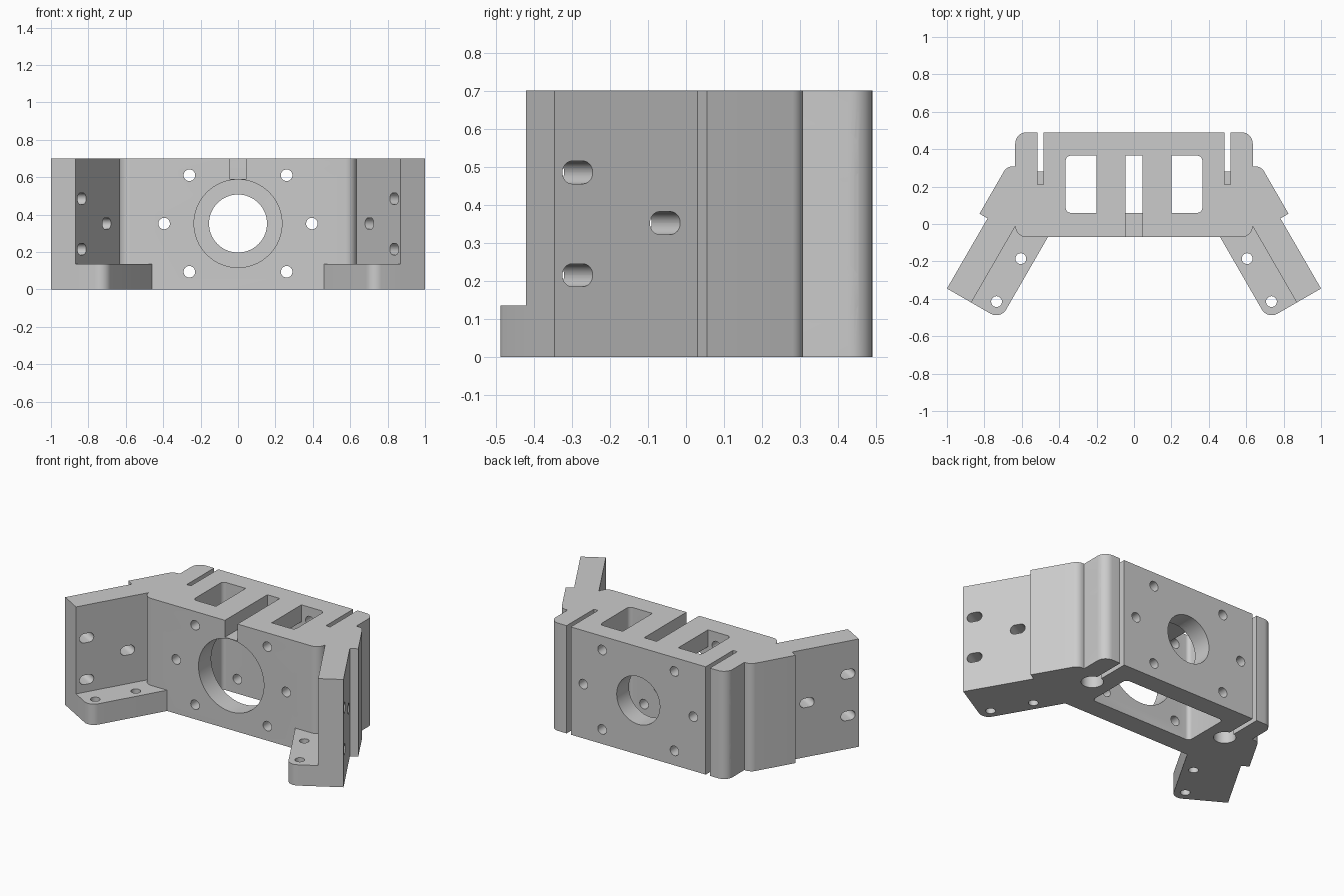
import bpy, bmesh, math
from mathutils import Vector, Matrix

cube = bpy.data.objects.get("Cube")
if cube:
    bpy.data.objects.remove(cube, do_unlink=True)

grey = bpy.data.materials.new("matte grey")
grey.use_nodes = True
GREY = (0.6, 0.6, 0.6, 1)
grey.diffuse_color = GREY
grey.node_tree.nodes["Principled BSDF"].inputs["Base Color"].default_value = GREY

H = 0.70                      # overall height
BORE_Z = 0.352                # height of the main bore
FRONT, BACK = -0.07, 0.49     # faces of the central block


def add(name, bm):
    bmesh.ops.recalc_face_normals(bm, faces=bm.faces)
    mesh = bpy.data.meshes.new(name)
    bm.to_mesh(mesh)
    bm.free()
    mesh.materials.append(grey)
    ob = bpy.data.objects.new(name, mesh)
    bpy.context.collection.objects.link(ob)
    return ob


def rounded(points, steps=8):
    """Outline from (x, y) or (x, y, radius) corners."""
    out = []
    for i, p in enumerate(points):
        c = Vector((p[0], p[1], 0))
        if len(p) < 3:
            out.append(c)
            continue
        a, b = points[i - 1], points[(i + 1) % len(points)]
        u = (Vector((a[0], a[1], 0)) - c).normalized()
        v = (Vector((b[0], b[1], 0)) - c).normalized()
        half = u.angle(v) / 2
        mid = c + (u + v).normalized() * p[2] / math.sin(half)
        reach = p[2] / math.tan(half)
        start = (c + u * reach - mid).normalized()
        end = (c + v * reach - mid).normalized()
        out += [mid + start.slerp(end, k / steps) * p[2] for k in range(steps + 1)]
    return out


def prism(name, points, z0, z1, matrix=Matrix()):
    bm = bmesh.new()
    low = bm.faces.new([bm.verts.new(p + Vector((0, 0, z0))) for p in rounded(points)])
    ext = bmesh.ops.extrude_face_region(bm, geom=[low], use_keep_orig=True)
    top = [e for e in ext["geom"] if isinstance(e, bmesh.types.BMVert)]
    bmesh.ops.translate(bm, verts=top, vec=(0, 0, z1 - z0))
    bm.transform(matrix)
    return add(name, bm)


def rect(x0, x1, y0, y1, r=None):
    pts = [(x0, y0), (x1, y0), (x1, y1), (x0, y1)]
    return [p + (r,) for p in pts] if r else pts


def cylinder(axis, centre, r, length, segments=32):
    bm = bmesh.new()
    bmesh.ops.create_cone(bm, cap_ends=True, segments=segments,
                          radius1=r, radius2=r, depth=length)
    turn = {"x": Matrix.Rotation(math.pi / 2, 4, "Y"),
            "y": Matrix.Rotation(math.pi / 2, 4, "X"), "z": Matrix()}[axis]
    bm.transform(Matrix.Translation(centre) @ turn)
    return add("cutter", bm)


def apply_all(ob):
    bpy.ops.object.select_all(action="DESELECT")
    ob.select_set(True)
    bpy.context.view_layer.objects.active = ob
    for m in list(ob.modifiers):
        bpy.ops.object.modifier_apply(modifier=m.name)


def cut(ob, cutters):
    for c in cutters:
        c.hide_render = True
        m = ob.modifiers.new("cut", "BOOLEAN")
        m.operation, m.solver, m.object = "DIFFERENCE", "EXACT", c
    apply_all(ob)
    for c in cutters:
        bpy.data.objects.remove(c, do_unlink=True)


def mirror(ob):
    m = ob.modifiers.new("mirror", "MIRROR")
    m.use_mirror_merge = False
    apply_all(ob)


# Central block: hollow box with bores, screw holes and clamp slots
block = prism("central_block", rect(-0.635, 0.635, FRONT, BACK, 0.06), 0, H)
cutters = [
    prism("cutter", rect(-0.365, 0.365, 0.06, 0.365, 0.025), -0.1, 0.8),
    cylinder("y", (0, -0.1, BORE_Z), 0.235, 0.5, 64),
    cylinder("y", (0, 0.4, BORE_Z), 0.155, 0.5, 64),
    prism("cutter", rect(-0.045, 0.045, -0.2, 0.1), 0.59, 0.8),
]
for s in (-1, 1):
    for x, dz in ((0.26, 0.258), (0.26, -0.258), (0.395, 0)):
        cutters.append(cylinder("y", (s * x, 0.2, BORE_Z + dz), 0.031, 1, 24))
    slot = s * 0.5
    cutters += [
        prism("cutter", rect(slot - 0.015, slot + 0.015, 0.28, 0.6), -0.1, 0.8),
        prism("cutter", rect(slot - 0.015, slot + 0.015, 0.21, 0.6), 0.6, 0.8),
        cylinder("z", (slot, 0.22, 0), 0.065, 0.2),
    ]
    for z in (0.175, 0.525):      # shallow seats for the clamp screws
        cutters.append(cylinder("x", (s * 0.679, 0.39, z), 0.075, 0.1))
for z in (0.175, 0.525):          # clamp screw holes
    cutters.append(cylinder("x", (0, 0.39, z), 0.03, 1.5, 24))
cut(block, cutters)

# Bridges across the top of the hollow
bridges = prism("top_bridges", rect(0.045, 0.2, 0.055, 0.37), 0.59, H)
mirror(bridges)

# Angled side walls, thicker where they meet the block
walls = prism("side_walls", [
    (-1, -0.345), (-0.783, 0.03), (-0.826, 0.055), (-0.68, 0.308, 0.055),
    (-0.58, 0.308), (-0.58, 0.082), (-0.87, -0.42)], 0, H)
along = Vector((0.5, 0.866, 0)).normalized()
up = Vector((0, 0, 1))
inward = along.cross(up)
slots = []
for x, y, z in ((-0.965, -0.285, 0.485), (-0.965, -0.285, 0.215), (-0.832, -0.055, BORE_Z)):
    frame = Matrix((along, up, inward)).transposed().to_4x4()
    frame.translation = (x, y, z)
    slots.append(prism("cutter", rect(-0.046, 0.046, -0.03, 0.03, 0.0298),
                       -0.1, 0.25, frame))
cut(walls, slots)
mirror(walls)

# Mounting feet inside the walls
feet = prism("mounting_feet", [
    (-0.87, -0.42), (-0.6, 0.048), (-0.42, 0), (-0.714, -0.51, 0.06)], 0, 0.135)
cut(feet, [cylinder("z", (x, y, 0), 0.029, 0.6, 24)
           for x, y in ((-0.735, -0.415), (-0.605, -0.185))])
mirror(feet)

# Smooth the round surfaces, keep the edges crisp
for ob in (block, bridges, walls, feet):
    bpy.ops.object.select_all(action="DESELECT")
    ob.select_set(True)
    bpy.context.view_layer.objects.active = ob
    bpy.ops.object.shade_smooth_by_angle(angle=math.radians(30))
